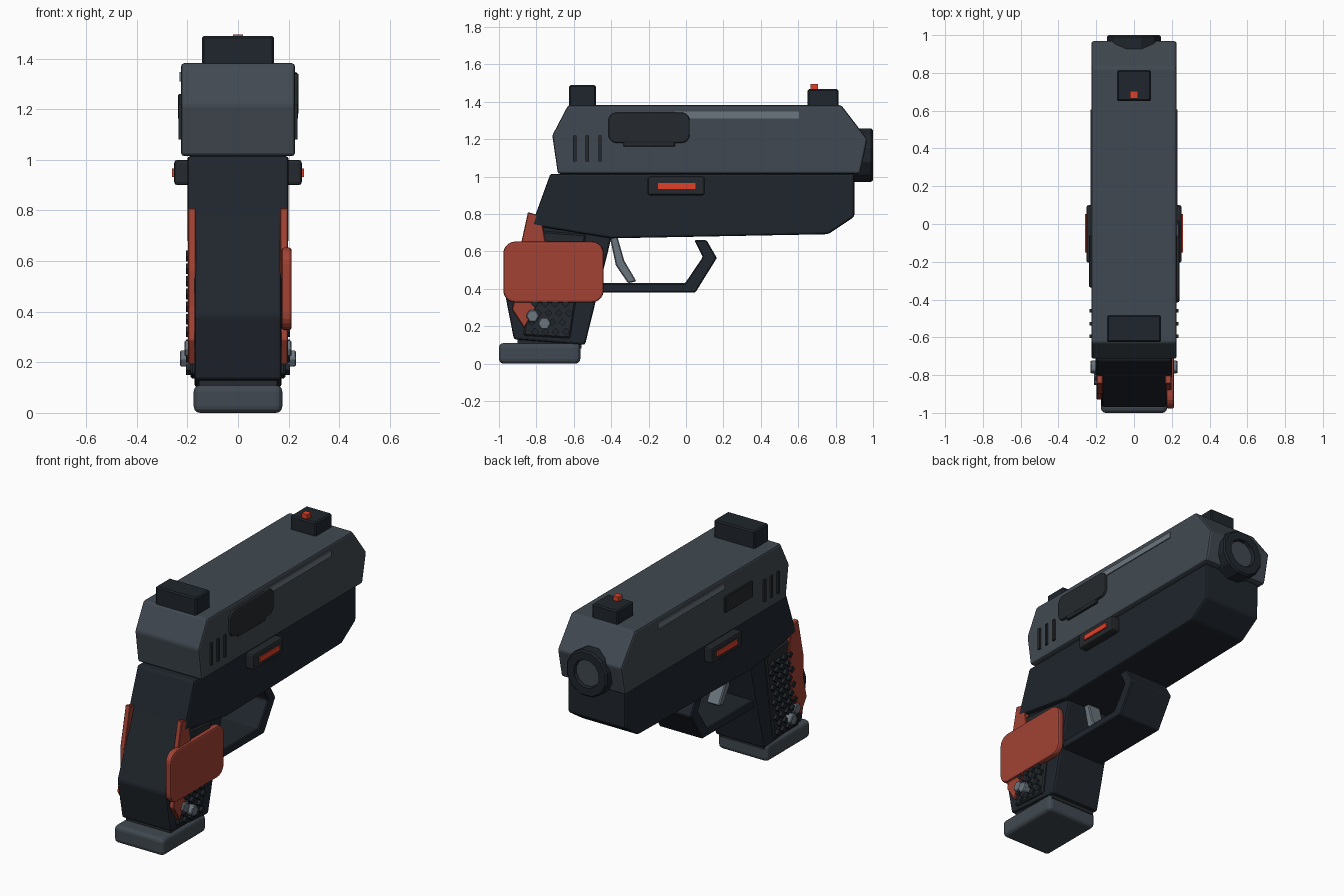
import bpy, bmesh
from math import pi, sin, cos

if "Cube" in bpy.data.objects:
    bpy.data.objects.remove(bpy.data.objects["Cube"])


def material(name, rgb):
    m = bpy.data.materials.new(name)
    m.diffuse_color = (*rgb, 1)
    m.use_nodes = True
    m.node_tree.nodes["Principled BSDF"].inputs["Base Color"].default_value = m.diffuse_color
    return m


STEEL = material("steel", (0.052, 0.066, 0.082))
DARK = material("dark", (0.014, 0.019, 0.026))
BLACK = material("black", (0.018, 0.022, 0.026))
RUST = material("rust", (0.36, 0.055, 0.035))
RED = material("red", (0.75, 0.05, 0.02))
GREY = material("grey", (0.15, 0.18, 0.21))


def finish(name, bm, mat, bevel=0.0, segments=1, mirror=False):
    bmesh.ops.recalc_face_normals(bm, faces=bm.faces)
    mesh = bpy.data.meshes.new(name)
    bm.to_mesh(mesh)
    bm.free()
    ob = bpy.data.objects.new(name, mesh)
    bpy.context.collection.objects.link(ob)
    mesh.materials.append(mat)
    if mirror:
        ob.modifiers.new("Mirror", 'MIRROR').use_mirror_merge = False
    if bevel:
        b = ob.modifiers.new("Bevel", 'BEVEL')
        b.width, b.segments = bevel, segments
        b.limit_method, b.angle_limit = 'ANGLE', 0.5
    return ob


def add_prism(bm, pts, x0, x1):
    a = [bm.verts.new((x0, y, z)) for y, z in pts]
    b = [bm.verts.new((x1, y, z)) for y, z in pts]
    bm.faces.new(a)
    bm.faces.new(b[::-1])
    n = len(pts)
    for i in range(n):
        bm.faces.new((a[i], a[(i + 1) % n], b[(i + 1) % n], b[i]))


def prism(name, pts, x0, x1, mat, **kw):
    """Side profile (y, z) extruded across x."""
    bm = bmesh.new()
    add_prism(bm, pts, x0, x1)
    return finish(name, bm, mat, **kw)


def rect(y0, y1, z0, z1):
    return [(y0, z0), (y1, z0), (y1, z1), (y0, z1)]


def round_rect(y0, y1, z0, z1, r, n=5):
    corners = [(y1 - r, z1 - r), (y0 + r, z1 - r), (y0 + r, z0 + r), (y1 - r, z0 + r)]
    return [(cy + r * cos((q + k / n) * pi / 2), cz + r * sin((q + k / n) * pi / 2))
            for q, (cy, cz) in enumerate(corners) for k in range(n + 1)]


def ngon(y, z, r, n, turn=0.0):
    return [(y + r * cos(2 * pi * i / n + turn), z + r * sin(2 * pi * i / n + turn)) for i in range(n)]


# Main bodies
prism("slide", [(-0.685, 1.015), (-0.715, 1.22), (-0.63, 1.382), (0.83, 1.382),
                (0.97, 1.20), (0.93, 1.015)], -0.225, 0.225, STEEL, bevel=0.012, segments=2)
prism("frame", [(-0.725, 1.015), (0.9, 1.015), (0.9, 0.785), (0.76, 0.692),
                (-0.4, 0.67), (-0.825, 0.74)], -0.2, 0.2, DARK, bevel=0.012, segments=2)
prism("grip", [(-0.77, 0.88), (-0.4, 0.72), (-0.4, 0.67), (-0.54, 0.1), (-0.92, 0.13),
               (-0.97, 0.385)], -0.172, 0.172, DARK, bevel=0.012, segments=2)
prism("magazine_neck", rect(-0.9, -0.56, 0.08, 0.16), -0.155, 0.155, BLACK)
prism("magazine_base", rect(-1.0, -0.565, 0.0, 0.11), -0.175, 0.175, STEEL, bevel=0.025, segments=3)

# Trigger and its guard
prism("trigger_guard", [(0.045, 0.66), (0.11, 0.66), (0.165, 0.565), (0.05, 0.38), (-0.48, 0.38),
                        (-0.48, 0.43), (-0.005, 0.43), (0.09, 0.57)], -0.15, 0.15, DARK, bevel=0.006)
prism("trigger", [(-0.41, 0.69), (-0.37, 0.69), (-0.33, 0.55), (-0.265, 0.44),
                  (-0.31, 0.43), (-0.375, 0.525)], -0.045, 0.045, GREY, bevel=0.006)

# Muzzle ring with a recessed bore
bm = bmesh.new()
rings = []
for r, y in [(0.148, 0.8), (0.148, 0.99), (0.138, 1.0), (0.09, 1.0), (0.085, 0.975)]:
    rings.append([bm.verts.new((x, y, z)) for x, z in ngon(0, 1.115, r, 12, pi / 12)])
for a, b in zip(rings, rings[1:]):
    for i in range(12):
        bm.faces.new((a[i], a[(i + 1) % 12], b[(i + 1) % 12], b[i]))
bm.faces.new(rings[0])
bm.faces.new(rings[-1])
finish("muzzle_ring", bm, DARK)
bm = bmesh.new()
a, b = [[bm.verts.new((x, y, z)) for x, z in ngon(0, 1.115, 0.084, 12, pi / 12)] for y in (0.9, 0.98)]
for i in range(12):
    bm.faces.new((a[i], a[(i + 1) % 12], b[(i + 1) % 12], b[i]))
bm.faces.new(a)
bm.faces.new(b)
finish("muzzle_bore", bm, STEEL)

# Sights
prism("rear_sight", rect(-0.625, -0.482, 1.36, 1.49), -0.143, 0.143, DARK, bevel=0.008)
prism("front_sight", rect(0.65, 0.815, 1.36, 1.467), -0.09, 0.09, DARK, bevel=0.008)
prism("sight_dot", rect(0.665, 0.705, 1.45, 1.495), -0.02, 0.02, RED)

# Slide details
prism("ejection_cover", round_rect(-0.415, 0.02, 1.18, 1.343, 0.045), 0.21, 0.24, BLACK,
      bevel=0.008, segments=2)
prism("slide_block", rect(-0.335, -0.06, 1.16, 1.26), 0.21, 0.237, BLACK, bevel=0.004, mirror=True)
prism("slide_strip", rect(-0.06, 0.605, 1.31, 1.347), 0.21, 0.231, GREY, mirror=True)
bm = bmesh.new()
for y in (-0.595, -0.528, -0.46):
    add_prism(bm, rect(y - 0.009, y + 0.009, 1.08, 1.22), 0.21, 0.236)
finish("slide_ribs", bm, BLACK, mirror=True)

# Side buttons
prism("button_housing", rect(-0.205, 0.1, 0.9, 1.0), 0.19, 0.252, BLACK,
      bevel=0.012, segments=2, mirror=True)
prism("button_light", rect(-0.15, 0.052, 0.933, 0.965), 0.23, 0.26, RED, mirror=True)

# Grip panels with diamond studs
prism("grip_panel", [(-0.87, 0.15), (-0.62, 0.135), (-0.535, 0.69), (-0.78, 0.71)],
      0.15, 0.188, BLACK, bevel=0.008, mirror=True)
bm = bmesh.new()
for row in range(10):
    z = 0.17 + 0.05 * row
    for col in range(4):
        y = -0.645 + 0.16 * (z - 0.15) - 0.055 * col - 0.027 * (row % 2)
        add_prism(bm, ngon(y, z, 0.021, 4), 0.18, 0.205)
finish("grip_studs", bm, DARK, mirror=True)

# Rust-coloured side strips, right-hand thumb plate, and bolts
prism("grip_strip", [(-0.845, 0.81), (-0.775, 0.79), (-0.75, 0.64), (-0.785, 0.33), (-0.865, 0.19),
                     (-0.93, 0.29), (-0.90, 0.42), (-0.9, 0.56)], 0.165, 0.198, RUST,
      bevel=0.004, mirror=True)
prism("thumb_plate", round_rect(-0.977, -0.44, 0.327, 0.653, 0.065), 0.172, 0.212, RUST,
      bevel=0.01, segments=2)
for name, y, z, x in (("upper_bolt", -0.82, 0.255, 0.212), ("lower_bolt", -0.757, 0.215, 0.23)):
    prism(name, ngon(y, z, 0.036, 6), 0.17, x, GREY, bevel=0.005, mirror=True)
